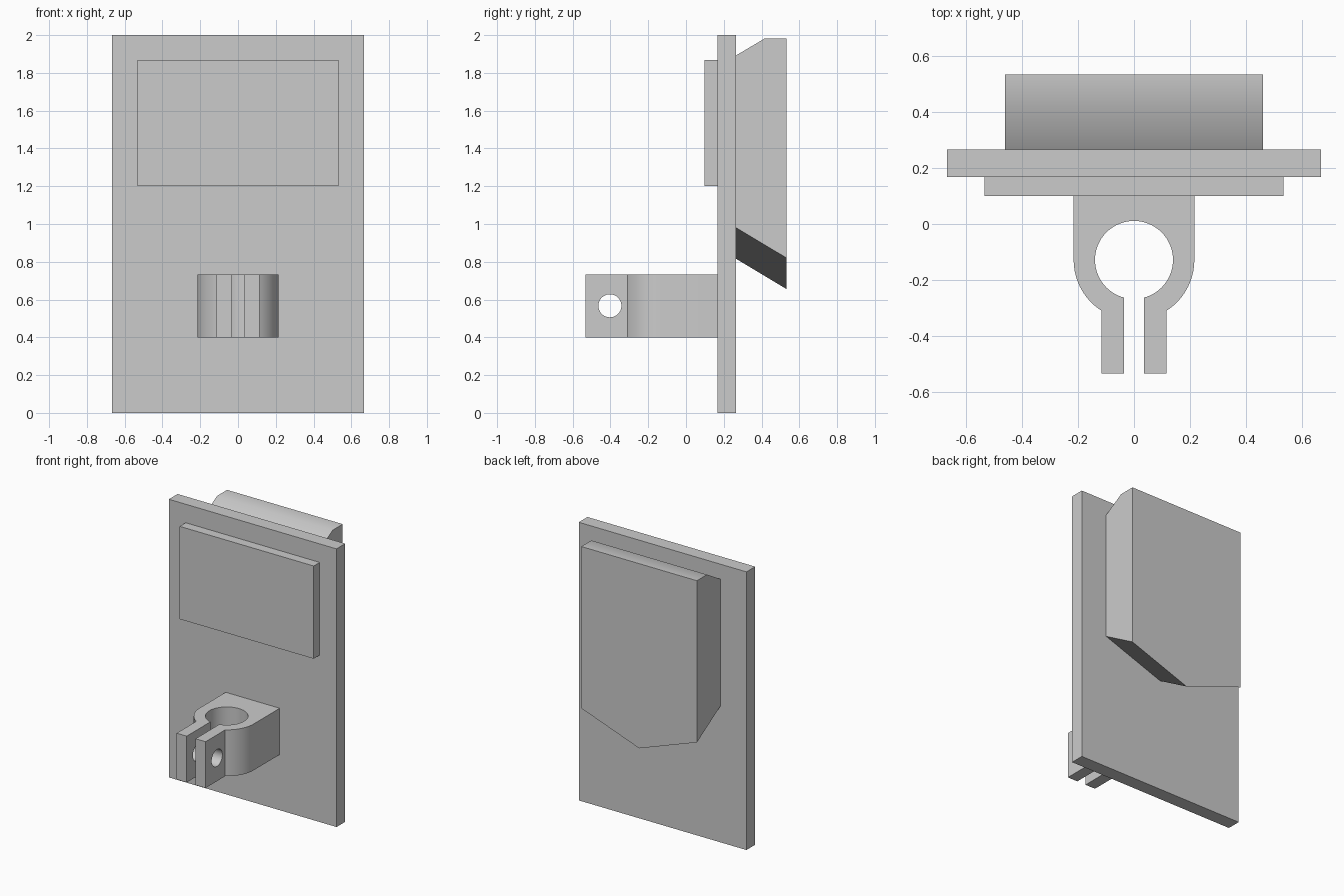
import bpy, bmesh
from math import asin, cos, sin, pi, radians
from mathutils import Matrix, Vector

cube = bpy.data.objects.get("Cube")
if cube:
    bpy.data.objects.remove(cube, do_unlink=True)

grey = bpy.data.materials.new("light grey")
grey.use_nodes = True
grey.diffuse_color = (0.6, 0.6, 0.6, 1)
grey.node_tree.nodes["Principled BSDF"].inputs["Base Color"].default_value = (0.6, 0.6, 0.6, 1)


def finish(name, bm):
    bmesh.ops.recalc_face_normals(bm, faces=bm.faces)
    mesh = bpy.data.meshes.new(name)
    bm.to_mesh(mesh)
    bm.free()
    mesh.materials.append(grey)
    obj = bpy.data.objects.new(name, mesh)
    bpy.context.collection.objects.link(obj)
    return obj


def select(obj):
    bpy.ops.object.select_all(action='DESELECT')
    obj.select_set(True)
    bpy.context.view_layer.objects.active = obj


def smooth(obj, degrees):
    select(obj)
    bpy.ops.object.shade_smooth_by_angle(angle=radians(degrees))


def box(name, low, high):
    low, high = Vector(low), Vector(high)
    bm = bmesh.new()
    bmesh.ops.create_cube(bm, size=1)
    bmesh.ops.scale(bm, vec=high - low, verts=bm.verts)
    bmesh.ops.translate(bm, vec=(low + high) / 2, verts=bm.verts)
    return finish(name, bm)


def arc(radius, start, end, steps):
    angles = [start + (end - start) * i / steps for i in range(steps + 1)]
    return [(radius * cos(a), hub_y + radius * sin(a)) for a in angles]


# Main plate and raised front panel
box("back_plate", (-0.667, 0.167, 0), (0.667, 0.266, 2))
box("front_panel", (-0.533, 0.099, 1.2), (0.533, 0.167, 1.867))

# Rear housing: side profile swept across, with the middle of its floor dropped to a V
profile = [(0.266, 0.98), (0.266, 1.893), (0.418, 1.983), (0.533, 1.983), (0.533, 0.82)]
bm = bmesh.new()
rings = []
for x in (-0.46, 0, 0.46):
    drop = 0.165 if x == 0 else 0
    rings.append([bm.verts.new((x, y, z - (drop if z < 1 else 0))) for y, z in profile])
for a, b in zip(rings, rings[1:]):
    for i in range(len(profile)):
        j = (i + 1) % len(profile)
        bm.faces.new((a[i], a[j], b[j], b[i]))
bm.faces.new(rings[0])
bm.faces.new(rings[-1])
smooth(finish("rear_housing", bm), 32)

# Split clamp: half outline mirrored, then extruded upwards
hub_y, outer, inner, slot, tab, tip = -0.128, 0.215, 0.139, 0.035, 0.115, -0.533
half = [(outer, 0.167)]
half += arc(outer, 0, asin(tab / outer) - pi / 2, 16)
half += [(tab, tip), (slot, tip)]
half += arc(inner, asin(slot / inner) - pi / 2, pi / 2, 32)
outline = half + [(-x, y) for x, y in reversed(half[:-1])]
bm = bmesh.new()
face = bm.faces.new([bm.verts.new((x, y, 0.4)) for x, y in outline])
result = bmesh.ops.extrude_face_region(bm, geom=[face])
top = [v for v in result["geom"] if isinstance(v, bmesh.types.BMVert)]
bmesh.ops.translate(bm, vec=(0, 0, 0.333), verts=top)
clamp = finish("clamp", bm)

# Bolt hole through both clamp tabs
bm = bmesh.new()
place = Matrix.Translation((0, -0.403, 0.567)) @ Matrix.Rotation(pi / 2, 4, 'Y')
bmesh.ops.create_cone(bm, cap_ends=True, segments=40, radius1=0.061, radius2=0.061,
                      depth=0.6, matrix=place)
cutter = finish("bolt_hole_cutter", bm)
cutter.hide_render = True
hole = clamp.modifiers.new("bolt_hole", 'BOOLEAN')
hole.operation = 'DIFFERENCE'
hole.solver = 'EXACT'
hole.object = cutter
select(clamp)
bpy.ops.object.modifier_apply(modifier=hole.name)
bpy.data.objects.remove(cutter, do_unlink=True)
smooth(clamp, 25)
